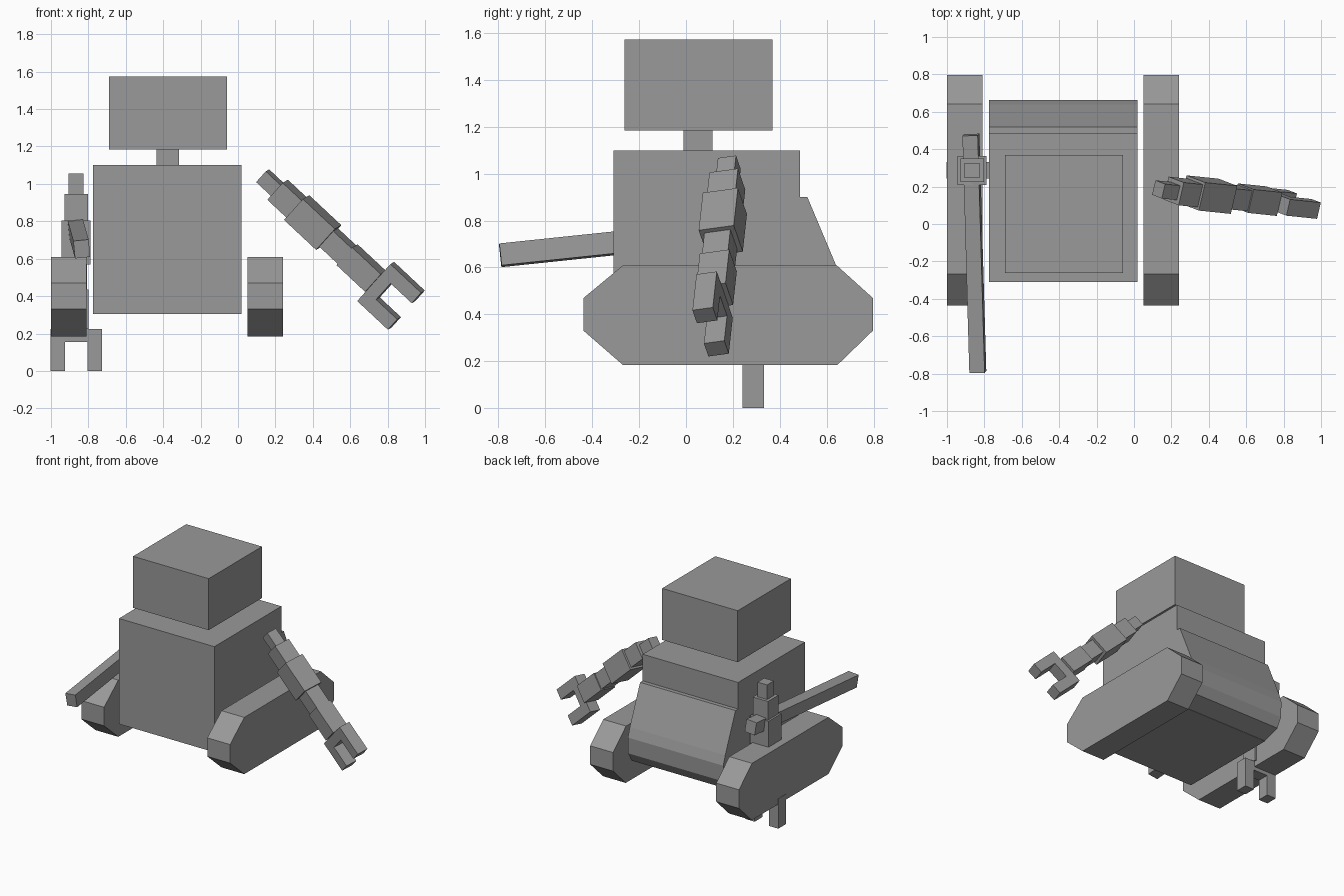
import bpy, bmesh
from mathutils import Matrix, Vector

if "Cube" in bpy.data.objects:
    bpy.data.objects.remove(bpy.data.objects["Cube"])

grey = bpy.data.materials.new("grey")
grey.diffuse_color = (0.32, 0.32, 0.32, 1)
grey.use_nodes = True
grey.node_tree.nodes["Principled BSDF"].inputs["Base Color"].default_value = grey.diffuse_color


def finish(name, bm):
    bmesh.ops.recalc_face_normals(bm, faces=bm.faces)
    mesh = bpy.data.meshes.new(name)
    bm.to_mesh(mesh)
    bm.free()
    mesh.materials.append(grey)
    obj = bpy.data.objects.new(name, mesh)
    bpy.context.collection.objects.link(obj)
    return obj


def add_box(bm, lo, hi, matrix=Matrix()):
    lo, hi = Vector(lo), Vector(hi)
    local = Matrix.Translation((lo + hi) / 2) @ Matrix.Diagonal((hi - lo).to_4d())
    local[3][3] = 1
    bmesh.ops.create_cube(bm, size=1, matrix=matrix @ local)


def box(name, lo, hi, matrix=Matrix()):
    bm = bmesh.new()
    add_box(bm, lo, hi, matrix)
    return finish(name, bm)


def extrude_profile(name, profile, x0, x1):
    """Closed (y, z) profile extruded along x."""
    bm = bmesh.new()
    face = bm.faces.new([bm.verts.new((x0, y, z)) for y, z in profile])
    ext = bmesh.ops.extrude_face_region(bm, geom=[face])
    verts = [v for v in ext["geom"] if isinstance(v, bmesh.types.BMVert)]
    bmesh.ops.translate(bm, verts=verts, vec=(x1 - x0, 0, 0))
    return finish(name, bm)


def frame(origin, axis, side):
    """Matrix with local z along axis and local x close to side."""
    z = Vector(axis).normalized()
    y = z.cross(Vector(side)).normalized()
    x = y.cross(z)
    m = Matrix((x, y, z)).transposed().to_4x4()
    m.translation = origin
    return m


# Head, neck and torso
box("head", (-0.69, -0.263, 1.185), (-0.06, 0.37, 1.573))
box("neck", (-0.435, -0.01, 1.1), (-0.315, 0.113, 1.185))
box("torso", (-0.775, -0.31, 0.305), (0.02, 0.487, 1.1))

# Sloping pack on the back of the torso
extrude_profile("back_pack", [(0.48, 0.9), (0.518, 0.9), (0.64, 0.61), (0.663, 0.54),
                              (0.66, 0.42), (0.62, 0.35), (0.48, 0.305)], -0.775, 0.02)

# Tracks
track = [(-0.268, 0.61), (0.642, 0.61), (0.797, 0.47), (0.797, 0.33),
         (0.645, 0.183), (-0.268, 0.183), (-0.437, 0.33), (-0.437, 0.47)]
extrude_profile("left_track", track, -1.0, -0.81)
extrude_profile("right_track", track, 0.05, 0.24)

# Segmented arms with claws: (bottom, top, width) along the arm
segments = [(0.225, 0.435, 0.13), (0.435, 0.57, 0.115), (0.57, 0.805, 0.155),
            (0.805, 0.945, 0.126), (0.945, 1.055, 0.08)]


def arm(name, matrix):
    bm = bmesh.new()
    for z0, z1, w in segments:
        add_box(bm, (-w / 2, -w / 2, z0), (w / 2, w / 2, z1), matrix)
    add_box(bm, (-0.137, -0.045, 0.155), (0.137, 0.045, 0.225), matrix)
    for s in (-1, 1):
        a, b = sorted((s * 0.06, s * 0.137))
        add_box(bm, (a, -0.045, 0), (b, 0.045, 0.155), matrix)
    finish(name, bm)


arm("left_arm", Matrix.Translation((-0.865, 0.287, 0)))
arm("right_arm", frame((0.9, 0.105, 0.325), (-0.77, 0.08, 0.72), (0.66, -0.25, 0.71)))

# Long bar carried across the left arm
front, back = Vector((-0.835, -0.792, 0.652)), Vector((-0.872, 0.477, 0.785))
length = (back - front).length
box("long_bar", (-0.047, -0.041, 0), (0.047, 0.041, length),
    frame(front, back - front, (-0.1, 0, 1)))
